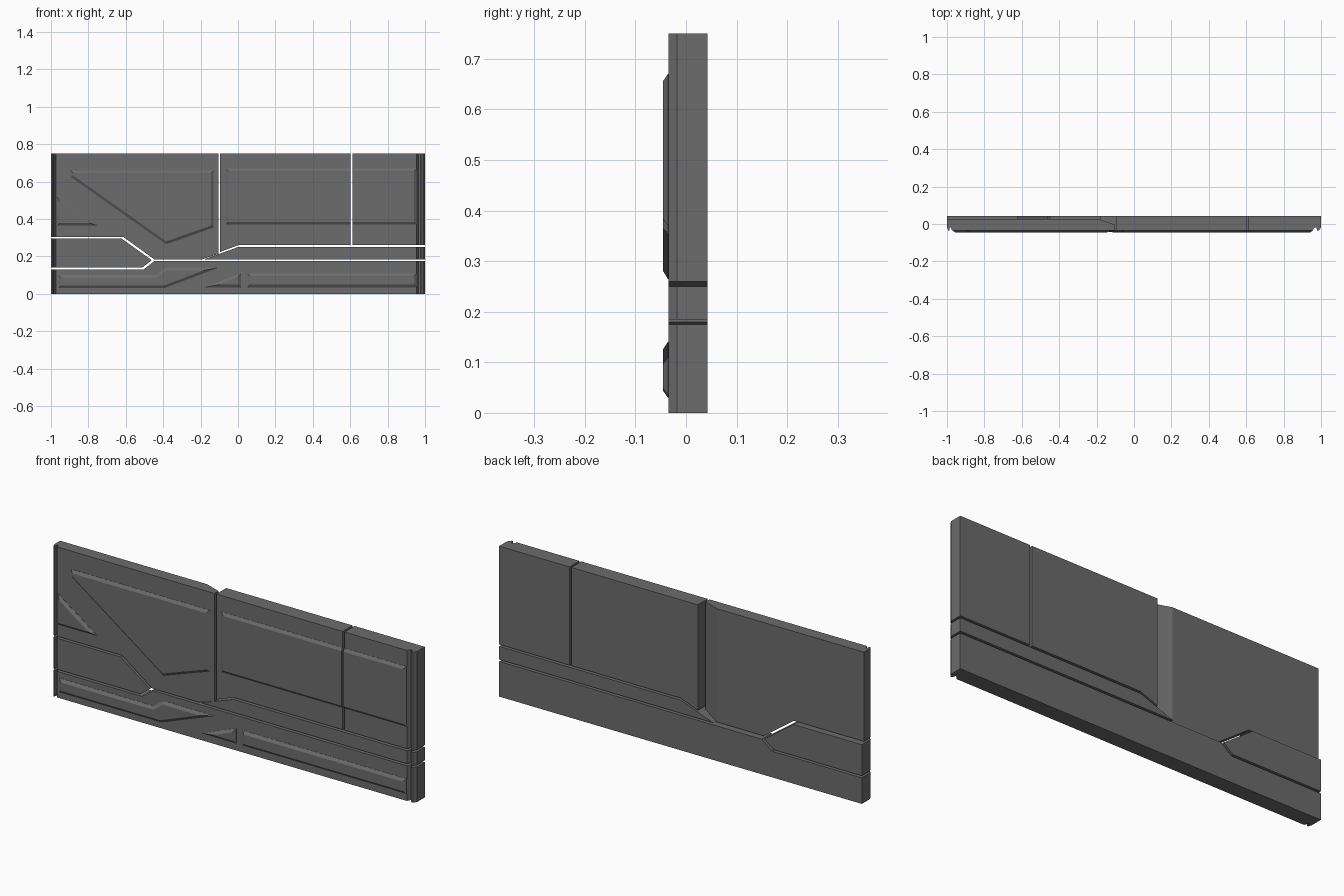
import bpy, bmesh
from mathutils import Vector

if "Cube" in bpy.data.objects:
    bpy.data.objects.remove(bpy.data.objects["Cube"])

FRONT, BACK = -0.035, 0.043

grey = bpy.data.materials.new("dark grey metal")
grey.use_nodes = True
COLOUR = (0.15, 0.15, 0.15, 1)
grey.diffuse_color = COLOUR
grey.node_tree.nodes["Principled BSDF"].inputs["Base Color"].default_value = COLOUR


def finish(name, bm):
    bmesh.ops.recalc_face_normals(bm, faces=bm.faces)
    mesh = bpy.data.meshes.new(name)
    bm.to_mesh(mesh)
    bm.free()
    mesh.materials.append(grey)
    obj = bpy.data.objects.new(name, mesh)
    bpy.context.collection.objects.link(obj)
    return obj


def prism(points, direction):
    """Closed prism from a planar outline."""
    bm = bmesh.new()
    face = bm.faces.new([bm.verts.new(p) for p in points])
    ext = bmesh.ops.extrude_face_region(bm, geom=[face], use_keep_orig=True)
    bmesh.ops.translate(bm, vec=Vector(direction),
                        verts=[g for g in ext["geom"] if isinstance(g, bmesh.types.BMVert)])
    bmesh.ops.recalc_face_normals(bm, faces=bm.faces)
    return bm


def slab(name, outline, back=BACK, taper=None):
    bm = prism([(x, FRONT, z) for x, z in outline], (0, back - FRONT, 0))
    if taper:
        start, end, depth = taper
        bmesh.ops.bisect_plane(bm, geom=bm.verts[:] + bm.edges[:] + bm.faces[:],
                               plane_co=(start, 0, 0), plane_no=(1, 0, 0))
        for v in bm.verts:
            if v.co.y > FRONT + 0.01 and v.co.x > start:
                v.co.y -= depth * (v.co.x - start) / (end - start)
    return finish(name, bm)


def plate(name, outline, keep=None):
    """Raised plate with sloping edges; keep = (x, side) trims it."""
    bm = prism([(x, FRONT + 0.002, z) for x, z in outline], (0, -0.003, 0))
    face = min(bm.faces, key=lambda f: f.calc_center_median().y)
    bmesh.ops.inset_region(bm, faces=[face], thickness=0.014, depth=0.0095,
                           use_even_offset=True, use_boundary=True)
    if keep:
        cut = bmesh.ops.bisect_plane(bm, geom=bm.verts[:] + bm.edges[:] + bm.faces[:],
                                     plane_co=(keep[0], 0, 0), plane_no=(-keep[1], 0, 0),
                                     clear_outer=True)
        bmesh.ops.holes_fill(bm, edges=[e for e in bm.edges if e.is_boundary])
    return finish(name, bm)


def rect(x0, x1, z0, z1):
    return [(x0, z0), (x1, z0), (x1, z1), (x0, z1)]


# Wall slabs separated by narrow seams
slabs = [
    slab("upper_left_panel",
         [(-1, .75), (-.105, .75), (-.105, .213), (-.19, .185),
          (-.448, .185), (-.614, .305), (-1, .305)], back=0.027, taper=(-.19, -.105, .03)),
    slab("upper_middle_panel",
         [(-.095, .75), (.602, .75), (.602, .26), (0, .26), (-.095, .224)]),
    slab("upper_right_panel", rect(.612, 1, .26, .75)),
    slab("left_strip",
         [(-1, .295), (-.622, .295), (-.461, .18), (-.513, .14), (-1, .14)]),
    slab("right_strip", [(-.18, .185), (0, .25), (1, .25), (1, .185)]),
    slab("bottom_panel",
         [(-1, 0), (1, 0), (1, .175), (-.448, .175), (-.505, .13), (-1, .13)]),
]

# Vertical grooves and chamfers along both ends
groove = [(.952, -.04), (.965, -.018), (.975, -.018), (.981, -.04)]
chamfer = [(.9845, -.04), (1.01, -.04), (1.01, -.004)]
cutters = []
for side, squeeze in ((1, 1), (-1, .6)):
    for profile in (groove, chamfer):
        points = [(side * (1 - (1 - x) * squeeze), y, -.1) for x, y in profile]
        cutters.append(finish("end_cutter", prism(points, (0, 0, 1))))

for obj in slabs:
    for cutter in cutters:
        mod = obj.modifiers.new("end groove", "BOOLEAN")
        mod.operation, mod.solver, mod.object = "DIFFERENCE", "EXACT", cutter
    graph = bpy.context.evaluated_depsgraph_get()
    mesh = bpy.data.meshes.new_from_object(obj.evaluated_get(graph))
    obj.modifiers.clear()
    obj.data = mesh
for cutter in cutters:
    bpy.data.objects.remove(cutter)

# Raised plates on the front
plate("upper_left_plate",
      [(-.895, .66), (-.13, .66), (-.13, .355), (-.385, .265), (-.895, .625)])
plate("left_triangle_plate", [(-.968, .52), (-.75, .365), (-.968, .365)])
upper = rect(-.065, .955, .37, .67)
plate("upper_middle_plate", upper, keep=(.602, -1))
plate("upper_right_plate", upper, keep=(.612, 1))
plate("lower_left_plate",
      [(-.96, .1), (-.44, .1), (-.385, .14), (-.105, .14), (-.395, .03), (-.96, .03)])
plate("lower_triangle_plate", [(-.18, .035), (.015, .035), (.015, .11)])
plate("lower_right_plate", rect(.05, .955, .035, .11))
